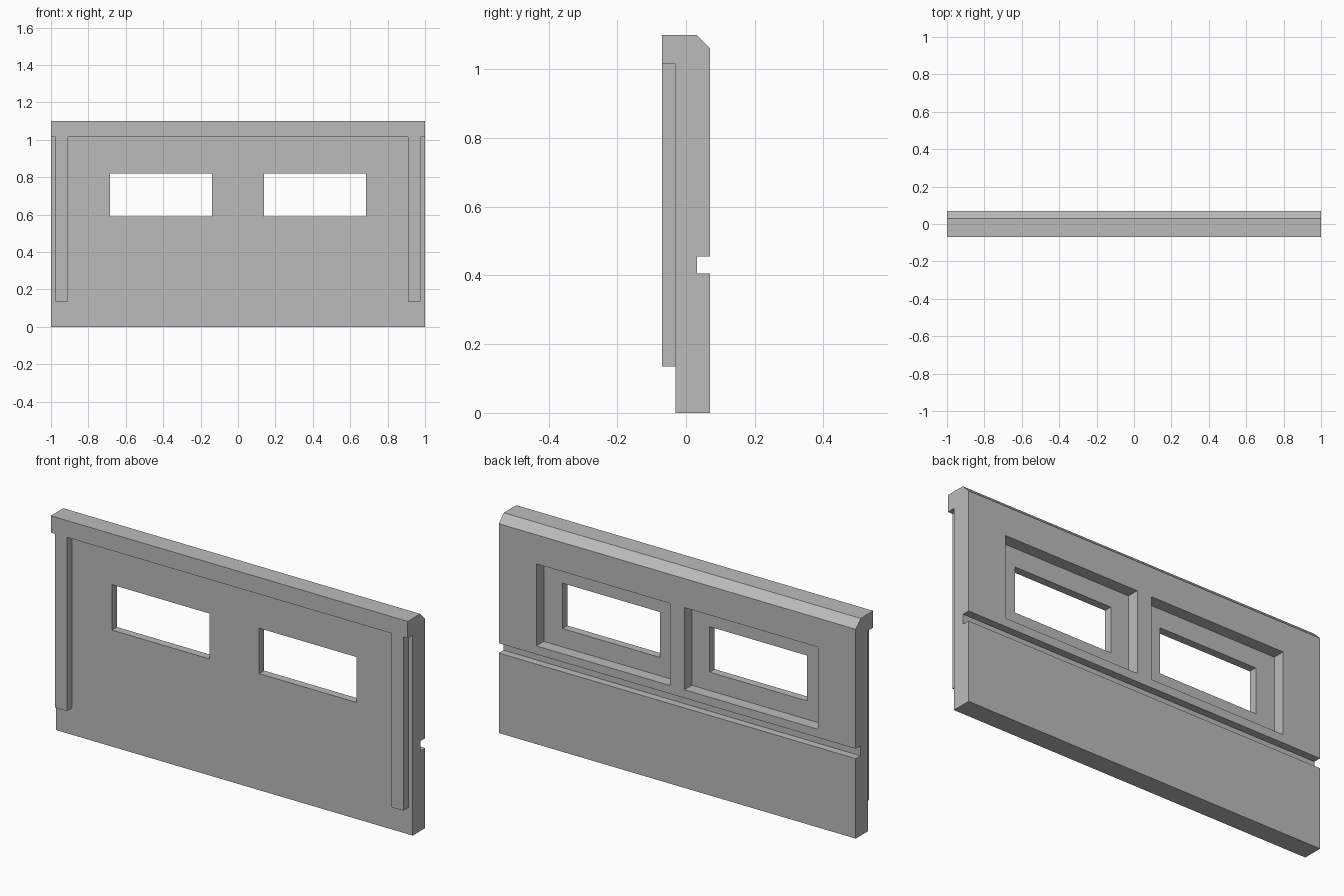
import bpy
import bmesh

if "Cube" in bpy.data.objects:
    bpy.data.objects.remove(bpy.data.objects["Cube"], do_unlink=True)

grey = bpy.data.materials.new("concrete grey")
grey.use_nodes = True
colour = (0.5, 0.5, 0.5, 1)
grey.diffuse_color = colour
grey.node_tree.nodes["Principled BSDF"].inputs["Base Color"].default_value = colour


def prism(name, outline, x0, x1):
    """Extrude a (y, z) outline along x."""
    bm = bmesh.new()
    face = bm.faces.new([bm.verts.new((x0, y, z)) for y, z in outline])
    moved = bmesh.ops.extrude_face_region(bm, geom=[face])["geom"]
    bmesh.ops.translate(bm, vec=(x1 - x0, 0, 0),
                        verts=[v for v in moved if isinstance(v, bmesh.types.BMVert)])
    bmesh.ops.recalc_face_normals(bm, faces=bm.faces)
    mesh = bpy.data.meshes.new(name)
    bm.to_mesh(mesh)
    bm.free()
    mesh.materials.append(grey)
    obj = bpy.data.objects.new(name, mesh)
    bpy.context.collection.objects.link(obj)
    return obj


def box(name, x, y, z):
    return prism(name, [(y[0], z[0]), (y[1], z[0]), (y[1], z[1]), (y[0], z[1])], *x)


def combine(target, tool, operation):
    """Apply a boolean and remove the tool object."""
    tool.hide_render = True
    mod = target.modifiers.new(operation.lower(), "BOOLEAN")
    mod.operation = operation
    mod.solver = "EXACT"
    mod.object = tool
    bpy.context.view_layer.objects.active = target
    bpy.ops.object.modifier_apply(modifier=mod.name)
    bpy.data.objects.remove(tool, do_unlink=True)


FRONT, FACE, BACK = -0.07, -0.03, 0.07
HEIGHT, LIP = 1.10, 1.015

# Wall section: front lip at the top, chamfered back edge, groove across the back
section = [
    (FACE, 0), (BACK, 0),
    (BACK, 0.405), (0.032, 0.405), (0.032, 0.455), (BACK, 0.455),
    (BACK, 1.06), (0.03, HEIGHT), (FRONT, HEIGHT), (FRONT, LIP), (FACE, LIP),
]
wall = prism("wall_panel", section, -1, 1)

for side in (-1, 1):
    def span(a, b):
        return sorted((side * a, side * b))

    # Upright strip below the lip
    combine(wall, box("upright_strip", span(0.91, 0.975), (FRONT, 0), (0.135, 1.05)), "UNION")
    # Wide window recess in the back, then the opening through the wall
    combine(wall, box("recess_cutter", span(0.04, 0.79), (0.01, 0.2), (0.497, 0.913)), "DIFFERENCE")
    combine(wall, box("window_cutter", span(0.14, 0.685), (-0.2, 0.2), (0.59, 0.82)), "DIFFERENCE")
